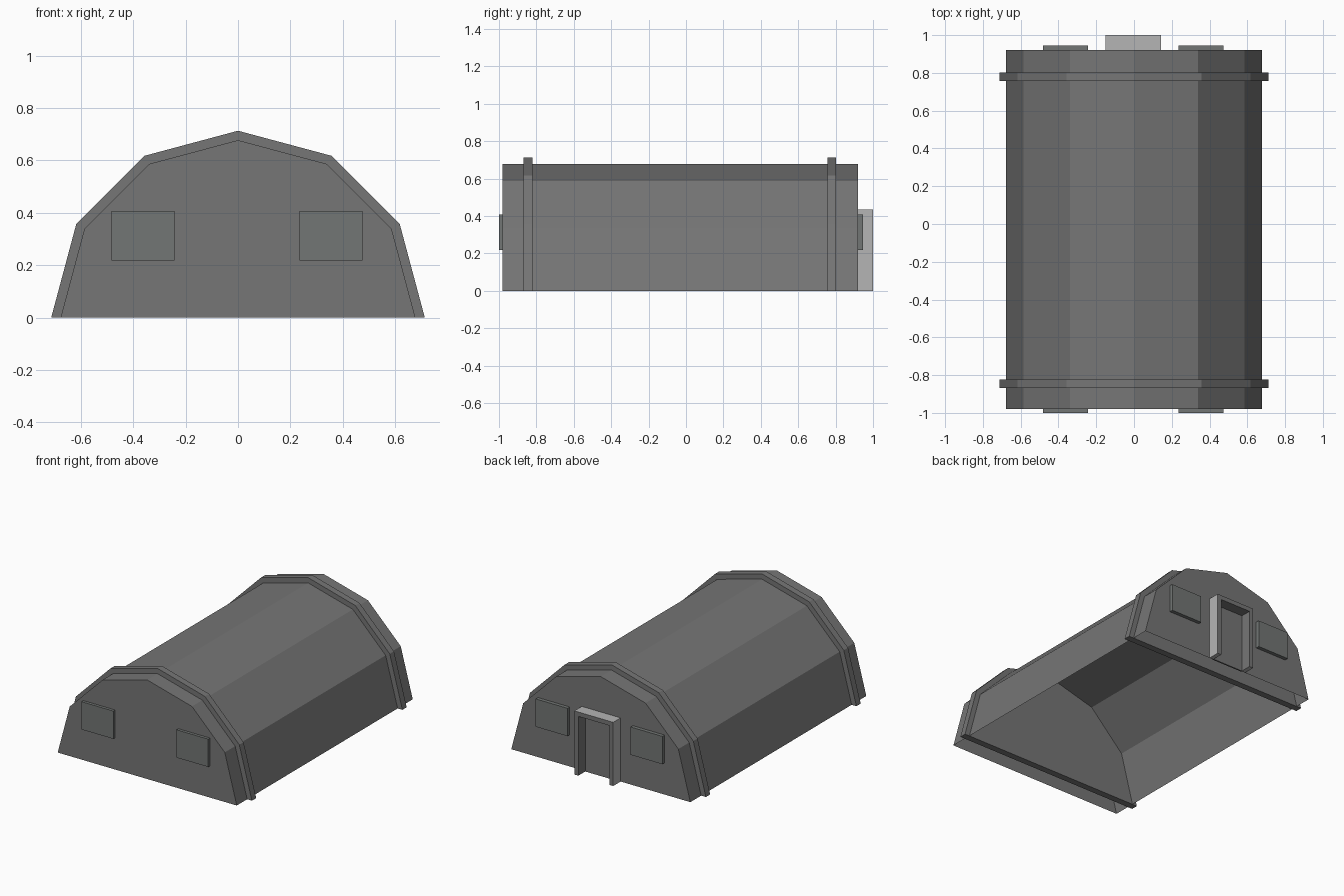
import bpy, bmesh, math

if "Cube" in bpy.data.objects:
    bpy.data.objects.remove(bpy.data.objects["Cube"])


def material(name, value):
    m = bpy.data.materials.new(name)
    m.diffuse_color = (*value, 1)
    m.use_nodes = True
    m.node_tree.nodes["Principled BSDF"].inputs["Base Color"].default_value = m.diffuse_color
    return m


grey = material("dark grey", (0.18, 0.18, 0.18))
light = material("light grey", (0.46, 0.46, 0.46))
window_grey = material("window grey", (0.17, 0.182, 0.177))


def finish(name, bm, *mats):
    mesh = bpy.data.meshes.new(name)
    bm.to_mesh(mesh)
    bm.free()
    for m in mats:
        mesh.materials.append(m)
    ob = bpy.data.objects.new(name, mesh)
    bpy.context.collection.objects.link(ob)
    return ob


def prism(name, pts, y0, y1, mat, open_bottom=False):
    """Extrude an x/z outline along y."""
    bm = bmesh.new()
    a = [bm.verts.new((x, y0, z)) for x, z in pts]
    b = [bm.verts.new((x, y1, z)) for x, z in pts]
    bm.faces.new(a)
    bm.faces.new(b[::-1])
    n = len(pts)
    for i in range(n - 1 if open_bottom else n):
        j = (i + 1) % n
        bm.faces.new((a[j], a[i], b[i], b[j]))
    bmesh.ops.recalc_face_normals(bm, faces=bm.faces)
    if open_bottom and sum(f.normal.z for f in bm.faces) < 0:
        bmesh.ops.reverse_faces(bm, faces=bm.faces)
    return finish(name, bm, mat)


def half_round(r):
    return [(r * math.cos(math.pi * i / 6), r * math.sin(math.pi * i / 6))
            for i in range(7)]


def rect(x0, x1, z0, z1):
    return [(x0, z0), (x1, z0), (x1, z1), (x0, z1)]


# arched hut shell, open underneath
prism("hut_shell", half_round(0.677), -0.98, 0.92, grey, open_bottom=True)

# solid arched ribs near both ends
for name, y in (("front_rib", -0.845), ("back_rib", 0.78)):
    prism(name, half_round(0.713), y - 0.023, y + 0.023, grey)

# window plates on both end walls
for end, y0, y1 in (("front", -1.0, -0.979), ("back", 0.919, 0.945)):
    for side, x in (("left", -0.363), ("right", 0.355)):
        prism(f"{end}_{side}_window", rect(x - 0.12, x + 0.12, 0.217, 0.407),
              y0, y1, window_grey)

# door frame: light outside, dark front and reveal
cx, w, h, t = -0.003, 0.147, 0.435, 0.03
outline = [(cx - w, 0), (cx - w, h), (cx + w, h), (cx + w, 0),
           (cx + w - t, 0), (cx + w - t, h - t),
           (cx - w + t, h - t), (cx - w + t, 0)]
frame = prism("door_frame", outline, 0.92, 1.0, light)
frame.data.materials.append(grey)
for p in frame.data.polygons:
    c, n = p.center, p.normal
    reveal = abs(c.x - cx) < w - 0.01 and c.z < h - 0.01 and n.z > -0.5
    lintel_under = n.z < -0.5 and c.z > 0.1
    if n.y > 0.5 or reveal or lintel_under:
        p.material_index = 1

# door panel inside the frame
prism("door", rect(cx - w + t, cx + w - t, 0.0, h - t), 0.915, 0.925, grey)
